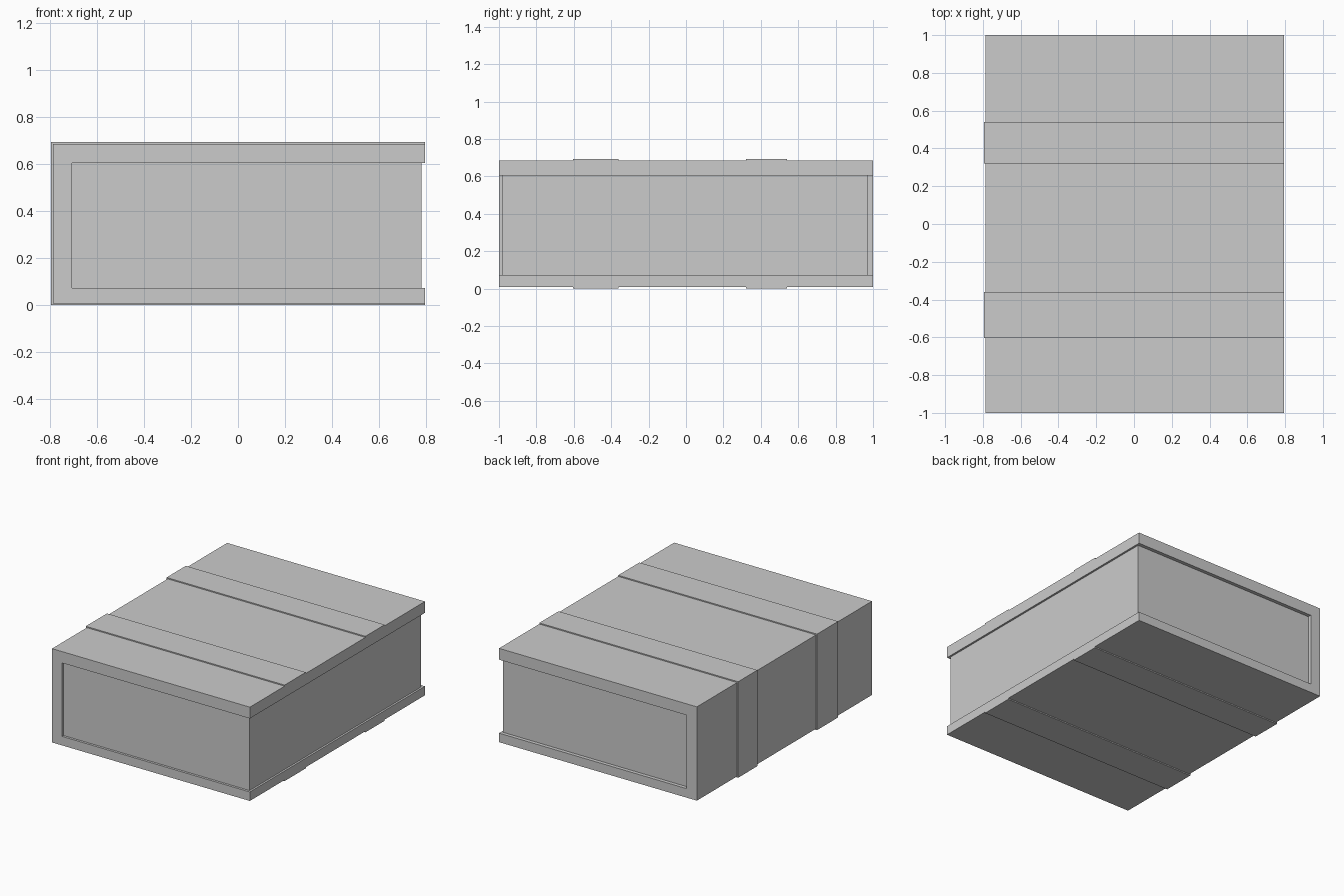
import bpy
import bmesh

if "Cube" in bpy.data.objects:
    bpy.data.objects.remove(bpy.data.objects["Cube"])


def extrude_profile(name, points, y0, y1):
    """Closed XZ profile extruded along Y."""
    bm = bmesh.new()
    face = bm.faces.new([bm.verts.new((x, y0, z)) for x, z in points])
    ext = bmesh.ops.extrude_face_region(bm, geom=[face])
    verts = [g for g in ext["geom"] if isinstance(g, bmesh.types.BMVert)]
    bmesh.ops.translate(bm, verts=verts, vec=(0, y1 - y0, 0))
    bmesh.ops.recalc_face_normals(bm, faces=bm.faces)
    mesh = bpy.data.meshes.new(name)
    bm.to_mesh(mesh)
    bm.free()
    obj = bpy.data.objects.new(name, mesh)
    bpy.context.collection.objects.link(obj)
    return obj


def c_profile(outer, inner, x_end):
    """C shape open toward +X; outer and inner are (x_left, z_low, z_high)."""
    (xo, lo, ho), (xi, li, hi) = outer, inner
    return [(x_end, lo), (xo, lo), (xo, ho), (x_end, ho),
            (x_end, hi), (xi, hi), (xi, li), (x_end, li)]


X_END = 0.795
BAND = (-0.795, 0.0, 0.694)
COVER = (-0.787, 0.008, 0.686)
INSIDE = (-0.706, 0.073, 0.604)

# Hard cover: two boards joined by the spine
extrude_profile("cover", c_profile(COVER, INSIDE, X_END), -1.0, 1.0)

# Raised bands wrapping the boards and spine
for name, y0, y1 in (("front_band", -0.603, -0.361), ("back_band", 0.32, 0.54)):
    extrude_profile(name, c_profile(BAND, COVER, X_END), y0, y1)

# Page block, slightly recessed on its three open sides
x, lo, hi = INSIDE
extrude_profile("pages", [(x, lo), (x, hi), (0.781, hi), (0.781, lo)], -0.983, 0.974)
